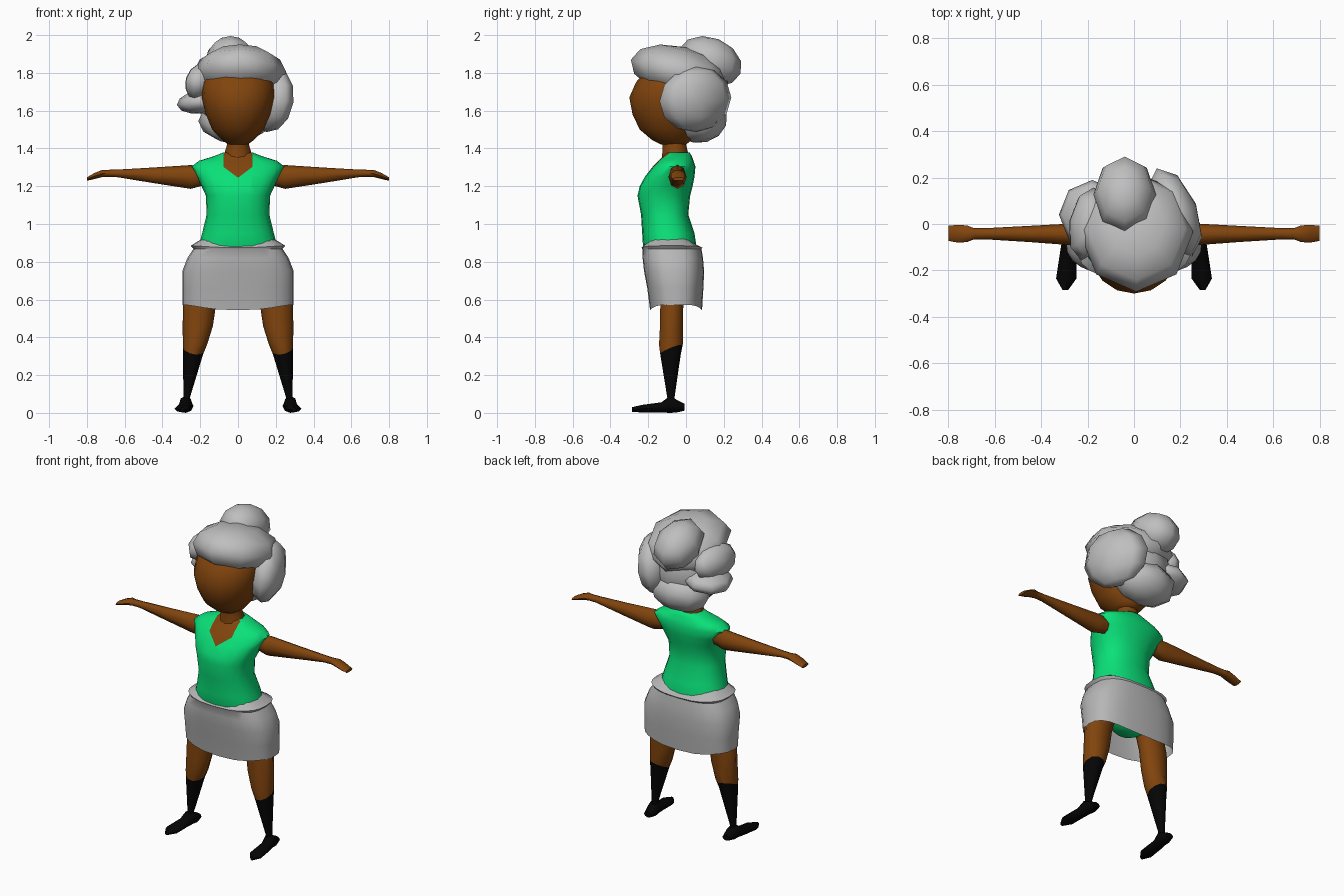
import bpy, bmesh, math
from mathutils import Vector, Matrix

if "Cube" in bpy.data.objects:
    bpy.data.objects.remove(bpy.data.objects["Cube"])


def material(name, rgb):
    m = bpy.data.materials.new(name)
    m.diffuse_color = (*rgb, 1)
    m.use_nodes = True
    m.node_tree.nodes["Principled BSDF"].inputs["Base Color"].default_value = m.diffuse_color
    return m


SKIN = material("brown skin", (0.22, 0.058, 0.004))
GREEN = material("green cloth", (0.003, 0.75, 0.19))
HAIR = material("grey hair", (0.52, 0.52, 0.52))
SKIRT = material("grey cloth", (0.47, 0.47, 0.47))
BLACK = material("black", (0.0015, 0.0015, 0.0015))

AXES = {"x": (Vector((0, 1, 0)), Vector((0, 0, 1))),
        "y": (Vector((1, 0, 0)), Vector((0, 0, 1))),
        "z": (Vector((1, 0, 0)), Vector((0, 1, 0)))}


def finish(bm, name, mats, angle=60):
    bmesh.ops.recalc_face_normals(bm, faces=bm.faces)
    me = bpy.data.meshes.new(name)
    bm.to_mesh(me)
    bm.free()
    for m in mats:
        me.materials.append(m)
    ob = bpy.data.objects.new(name, me)
    bpy.context.collection.objects.link(ob)
    bpy.ops.object.select_all(action="DESELECT")
    ob.select_set(True)
    bpy.context.view_layer.objects.active = ob
    bpy.ops.object.shade_smooth_by_angle(angle=math.radians(angle))
    return ob


def loft(rings, axis, n, side=1, caps=True, wave=None, power=2.0):
    """Skin superellipse rings (x, y, z, ru, rv) placed along an axis."""
    u, v = AXES[axis]
    bm = bmesh.new()
    soft = lambda t: math.copysign(abs(t) ** (2 / power), t)
    loops = []
    for i, (x, y, z, ru, rv) in enumerate(rings):
        loop = []
        for k in range(n):
            a = 2 * math.pi * k / n
            p = Vector((x, y, z)) + u * ru * soft(math.cos(a)) + v * rv * soft(math.sin(a))
            if wave:
                p.z += wave(i, a)
            p.x *= side
            loop.append(bm.verts.new(p))
        loops.append(loop)
    for a, b in zip(loops, loops[1:]):
        for k in range(n):
            j = (k + 1) % n
            bm.faces.new((a[k], a[j], b[j], b[k]))
    if caps:
        bm.faces.new(loops[0])
        bm.faces.new(loops[-1])
    return bm


def cut(bm, point, normal, keep=lambda f: True):
    faces = [f for f in bm.faces if keep(f)]
    geom = faces + list({e for f in faces for e in f.edges}) + list({v for f in faces for v in f.verts})
    bmesh.ops.bisect_plane(bm, geom=geom, plane_co=point, plane_no=normal)


def paint(bm, rule):
    for f in bm.faces:
        f.material_index = int(rule(f.calc_center_median()))


def span(z, rx, front, back):
    """Horizontal ring from its half width and its front and back limits."""
    return (0, (front + back) / 2, z, rx, (back - front) / 2)


# head and neck
finish(loft([span(1.42, .05, -.13, .0), span(1.445, .085, -.18, .03), span(1.50, .137, -.245, .05),
             span(1.58, .17, -.283, .07), span(1.67, .192, -.30, .08), span(1.75, .188, -.265, .08),
             span(1.83, .14, -.20, .06)], "z", 16), "head", [SKIN])
finish(loft([span(1.33, .085, -.13, .01), span(1.38, .07, -.125, .01), span(1.42, .058, -.125, .0),
             span(1.50, .06, -.13, .0)], "z", 12), "neck", [SKIN])

# shirt with a cut neckline
bm = loft([span(.63, .06, -.12, -.02), span(.69, .19, -.16, .03), span(.78, .235, -.19, .06),
           span(.885, .208, -.228, .055), span(.95, .19, -.232, .045), span(1.05, .166, -.238, .012),
           span(1.15, .17, -.257, .022), span(1.20, .193, -.245, .035), span(1.25, .215, -.218, .045),
           span(1.305, .245, -.175, .05), span(1.335, .205, -.145, .04), span(1.36, .125, -.12, .03),
           span(1.378, .08, -.11, .02)], "z", 20, power=2.3)
SLOPE = 0.75
chest = lambda f: f.calc_center_median().y < -.09 and f.calc_center_median().z > 1.2
for s in (-1, 1):
    cut(bm, (s * .078, 0, 1.3), (1, 0, 0), chest)
    cut(bm, (0, 0, 1.245), (-s * SLOPE, 0, 1), chest)
paint(bm, lambda c: c.y < -.09 and abs(c.x) < .078 and c.z > 1.245 + SLOPE * abs(c.x))
finish(bm, "shirt", [GREEN, SKIN])

# skirt: open at the bottom, hem and waist lower at front and back
DIPS = {0: .028, 5: .01, 6: .035}
skirt_wave = lambda i, a: -DIPS.get(i, 0) * math.sin(a) ** 4
finish(loft([span(.572, .295, -.19, .085), span(.66, .295, -.205, .092), span(.75, .295, -.222, .096),
             span(.82, .268, -.23, .09), span(.868, .236, -.231, .082), span(.885, .25, -.236, .088),
             span(.922, .19, -.215, .045)], "z", 24, caps=False, wave=skirt_wave, power=2.7),
       "skirt", [SKIRT], 40)

for s, tag in ((1, "right"), (-1, "left")):
    # arm with mitten hand
    finish(loft([(.18, -.045, 1.255, .04, .05), (.25, -.045, 1.249, .048, .063),
                 (.45, -.043, 1.258, .035, .041), (.64, -.042, 1.268, .024, .02),
                 (.69, -.042, 1.268, .024, .019), (.72, -.042, 1.267, .036, .019),
                 (.76, -.042, 1.254, .038, .016), (.80, -.04, 1.238, .033, .009)], "x", 8, s),
           tag + "_arm", [SKIN])
    # leg with slanted sock top
    bm = loft([(.15, -.07, .76, .085, .07), (.203, -.075, .58, .088, .064), (.213, -.077, .46, .08, .064),
               (.228, -.08, .36, .064, .066), (.238, -.082, .31, .053, .057),
               (.272, -.08, .08, .017, .02), (.272, -.08, .05, .017, .02)], "z", 10, s)
    cut(bm, (s * .24, -.08, .335), (-s * .2, -.4, 1))
    paint(bm, lambda c: c.z < .335 + .4 * (c.y + .08) + .2 * (abs(c.x) - .24))
    finish(bm, tag + "_leg", [SKIN, BLACK])
    # shoe
    finish(loft([(.272, -.008, .03, .025, .018), (.274, -.05, .036, .038, .034),
                 (.277, -.085, .045, .036, .045), (.284, -.13, .029, .036, .027),
                 (.292, -.235, .022, .044, .02), (.296, -.285, .018, .012, .012)], "y", 8, s),
           tag + "_shoe", [BLACK])

# hair: overlapping low-poly tufts (centre, radii, rotation in degrees)
TUFTS = {
    "hair_base": ((0, .04, 1.67), (.20, .15, .20), (0, 0, 0)),
    "hair_fringe": ((.01, -.035, 1.805), (.245, .265, .135), (-14, 0, 0)),
    "hair_bun": ((-.04, .127, 1.862), (.135, .175, .125), (-22, 0, 0)),
    "hair_right": ((.175, .05, 1.66), (.10, .205, .175), (0, 8, 22)),
    "hair_nape": ((-.02, .08, 1.545), (.19, .14, .115), (15, 0, 0)),
    "hair_left_upper": ((-.20, .0, 1.75), (.08, .16, .10), (0, 15, -10)),
    "hair_left_lower": ((-.18, .04, 1.65), (.145, .15, .065), (0, -8, 0)),
}
for name, (centre, radii, rot) in TUFTS.items():
    bm = bmesh.new()
    bmesh.ops.create_uvsphere(bm, u_segments=8, v_segments=6, radius=1)
    mat = Matrix.Translation(centre)
    for angle, ax in zip(rot, "XYZ"):
        mat = mat @ Matrix.Rotation(math.radians(angle), 4, ax)
    bmesh.ops.transform(bm, matrix=mat @ Matrix.Diagonal((*radii, 1)), verts=bm.verts)
    finish(bm, name, [HAIR], 80)
